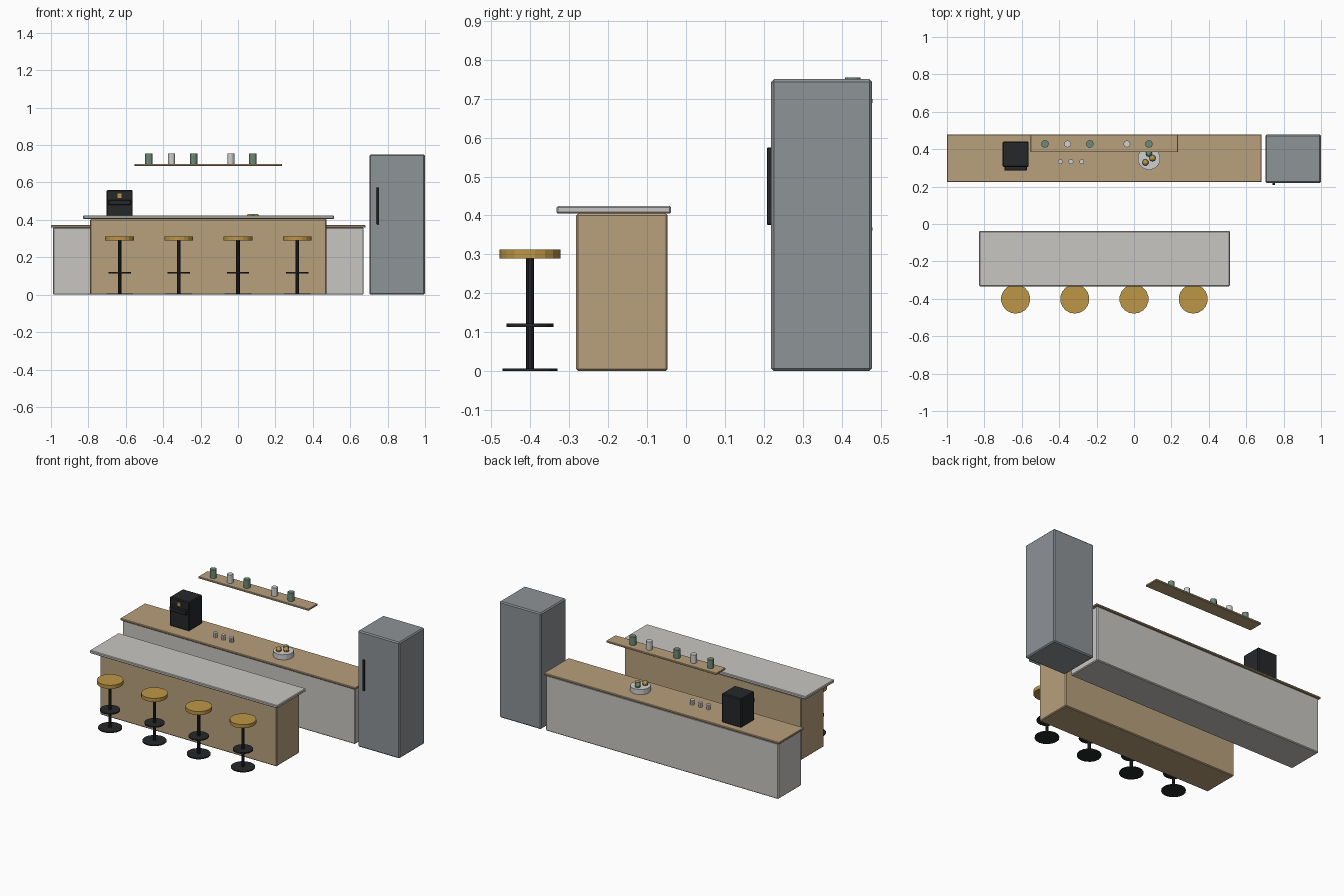
import bpy, math

if "Cube" in bpy.data.objects:
    bpy.data.objects.remove(bpy.data.objects["Cube"])


def material(name, hexcol):
    lin = []
    for i in (0, 2, 4):
        c = int(hexcol[i:i + 2], 16) / 255
        lin.append(c / 12.92 if c <= 0.04045 else ((c + 0.055) / 1.055) ** 2.4)
    m = bpy.data.materials.new(name)
    m.diffuse_color = (*lin, 1)
    m.use_nodes = True
    m.node_tree.nodes["Principled BSDF"].inputs["Base Color"].default_value = m.diffuse_color
    return m


WOOD = material("oak wood", "B8A07C")
STONE = material("pale stone", "C8C6C2")
STEEL = material("grey steel", "8D9397")
BLACK = material("black metal", "262729")
GOLD = material("gold", "BC9646")
GREEN = material("sage green", "6B8A75")
WHITE = material("white ceramic", "CFD0D0")


def finish(name, mat):
    ob = bpy.context.object
    ob.name = name
    ob.data.materials.append(mat)
    return ob


def box(name, mat, x, y, z, bevel=0.0):
    """Box from (min, max) ranges, with an optional small chamfer."""
    bpy.ops.mesh.primitive_cube_add(
        size=1, location=[(r[0] + r[1]) / 2 for r in (x, y, z)])
    ob = finish(name, mat)
    ob.scale = [r[1] - r[0] for r in (x, y, z)]
    bpy.ops.object.transform_apply(location=False, rotation=False, scale=True)
    if bevel:
        b = ob.modifiers.new("chamfer", "BEVEL")
        b.width = bevel
        b.segments = 1
    return ob


def cyl(name, mat, x, y, z, r, sides=16):
    bpy.ops.mesh.primitive_cylinder_add(
        vertices=sides, radius=r, depth=z[1] - z[0],
        location=(x, y, (z[0] + z[1]) / 2))
    return finish(name, mat)


# Island
box("island_body", WOOD, (-0.79, 0.473), (-0.282, -0.047), (0, 0.405), 0.005)
box("island_top", STONE, (-0.828, 0.513), (-0.333, -0.038), (0.405, 0.424), 0.004)

# Back counter
box("counter_body", STONE, (-0.99, 0.672), (0.235, 0.472), (0, 0.359), 0.005)
box("counter_top", WOOD, (-1.0, 0.682), (0.224, 0.479), (0.359, 0.372), 0.003)

# Fridge
box("fridge", STEEL, (0.702, 1.0), (0.219, 0.478), (0, 0.75), 0.007)
box("fridge_handle", BLACK, (0.741, 0.755), (0.208, 0.221), (0.376, 0.574), 0.002)

# Wall shelf with jars
box("shelf", WOOD, (-0.553, 0.235), (0.384, 0.479), (0.688, 0.7), 0.002)
for i, x in enumerate((-0.476, -0.355, -0.236, -0.038, 0.08)):
    green = i % 2 == 0
    cyl(f"jar_{i + 1}", GREEN if green else WHITE, x, 0.428, (0.7, 0.754),
        0.02 if green else 0.0185, 12)

# Coffee machine
box("coffee_machine", BLACK, (-0.703, -0.563), (0.306, 0.44), (0.372, 0.559), 0.005)
box("coffee_machine_spout", BLACK, (-0.693, -0.573), (0.287, 0.308), (0.48, 0.506), 0.002)
box("coffee_machine_badge", GOLD, (-0.645, -0.622), (0.302, 0.308), (0.518, 0.541))

# Cups
for i, x in enumerate((-0.394, -0.337, -0.279)):
    cyl(f"cup_{i + 1}", WHITE, x, 0.333, (0.372, 0.402), 0.0135, 10)

# Fruit bowl
cyl("fruit_bowl", WHITE, 0.08, 0.35, (0.372, 0.405), 0.061, 14)
for i, (x, y, mat) in enumerate(((0.061, 0.329, GOLD), (0.099, 0.352, GOLD),
                                 (0.08, 0.377, GREEN))):
    bpy.ops.mesh.primitive_uv_sphere_add(
        segments=10, ring_count=7, radius=0.018, location=(x, y, 0.415))
    finish(f"fruit_{i + 1}", mat)

# Bar stools
for i in range(4):
    x, y = -0.633 + 0.3165 * i, -0.401
    cyl(f"stool_base_{i + 1}", BLACK, x, y, (0, 0.007), 0.071, 16)
    cyl(f"stool_pole_{i + 1}", BLACK, x, y, (0.007, 0.289), 0.01, 10)
    cyl(f"stool_footrest_{i + 1}", BLACK, x, y, (0.114, 0.122), 0.06, 16)
    cyl(f"stool_seat_{i + 1}", GOLD, x, y, (0.289, 0.312), 0.078, 18)
